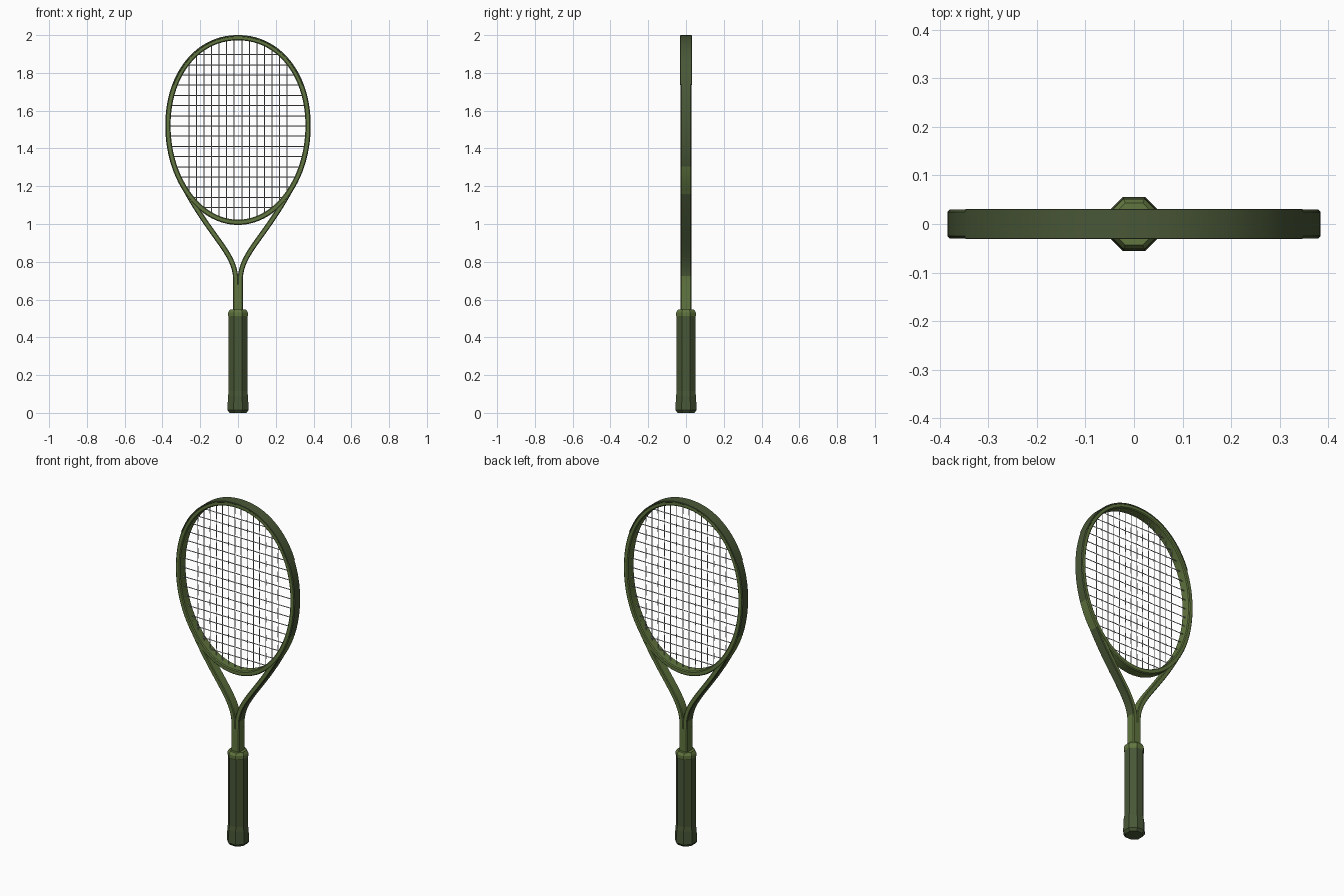
import bpy, bmesh, math
from mathutils import Vector

cube = bpy.data.objects.get("Cube")
if cube:
    bpy.data.objects.remove(cube)


def material(name, rgb):
    m = bpy.data.materials.new(name)
    m.use_nodes = True
    m.diffuse_color = (*rgb, 1)
    m.node_tree.nodes["Principled BSDF"].inputs["Base Color"].default_value = (*rgb, 1)
    return m


OLIVE = material("olive green", (0.12, 0.18, 0.05))
DARK = material("dark olive", (0.066, 0.095, 0.037))
STRING = material("string grey", (0.48, 0.48, 0.48))


def finish(name, bm, mats, smooth=True):
    bmesh.ops.recalc_face_normals(bm, faces=bm.faces)
    mesh = bpy.data.meshes.new(name)
    bm.to_mesh(mesh)
    bm.free()
    for m in mats:
        mesh.materials.append(m)
    obj = bpy.data.objects.new(name, mesh)
    bpy.context.collection.objects.link(obj)
    if smooth:
        bpy.ops.object.select_all(action="DESELECT")
        obj.select_set(True)
        bpy.context.view_layer.objects.active = obj
        bpy.ops.object.shade_smooth_by_angle(angle=math.radians(30))


def skin(bm, rings, closed=False):
    """Bridge a list of vertex rings; cap the ends if the chain is open."""
    n = len(rings[0])
    pairs = list(zip(rings, rings[1:]))
    if closed:
        pairs.append((rings[-1], rings[0]))
    else:
        bm.faces.new(rings[0])
        bm.faces.new(rings[-1])
    for a, b in pairs:
        for i in range(n):
            j = (i + 1) % n
            bm.faces.new((a[i], a[j], b[j], b[i]))


def sweep(path, half_w, half_d, chamfer, closed=False):
    """Sweep a chamfered rectangle along a path of (x, z) points."""
    w, d, c = half_w, half_d, chamfer
    section = [(w, -d + c), (w, d - c), (w - c, d), (-w + c, d),
               (-w, d - c), (-w, -d + c), (-w + c, -d), (w - c, -d)]
    bm = bmesh.new()
    rings, n = [], len(path)
    for i, p in enumerate(path):
        before = path[(i - 1) % n] if closed else path[max(i - 1, 0)]
        after = path[(i + 1) % n] if closed else path[min(i + 1, n - 1)]
        t = (Vector(after) - Vector(before)).normalized()
        rings.append([bm.verts.new((p[0] + t.y * r, y, p[1] - t.x * r)) for r, y in section])
    skin(bm, rings, closed)
    bmesh.ops.recalc_face_normals(bm, faces=bm.faces)
    return bm


def paint_outside(bm, low, high, outward):
    """Use the second material on outward faces between two heights."""
    for f in bm.faces:
        c = f.calc_center_median()
        if low < c.z < high and f.normal.dot(outward(c)) > 0.4:
            f.material_index = 1


# Head hoop: an egg, longer below its widest line and fuller above it
MID, WIDE = 1.52, 0.371
UP, FULL_UP = 0.466, 2.1
DOWN, FULL_DOWN = 0.511, 2.0


def hoop(a, grow=0):
    c, s = math.cos(a), math.sin(a)
    reach, e = (UP, 2 / FULL_UP) if s > 0 else (DOWN, 2 / FULL_DOWN)
    return (math.copysign((WIDE + grow) * abs(c)**e, c),
            MID + math.copysign((reach + grow) * abs(s)**e, s))


def remaining(u, p):
    return (1 - abs(u)**p)**(1 / p)


bm = sweep([hoop(math.tau * (i + 0.5) / 96) for i in range(96)], 0.014, 0.0295, 0.005, True)
# guard strip around the outside of the upper head
paint_outside(bm, 1.3, 2.0, lambda c: Vector((c.x, 0, c.z - MID)).normalized())
finish("head_frame", bm, [OLIVE, DARK])

# Slightly raised bumper over the top of the head
arc = [math.radians(26 + 128 * i / 40) for i in range(41)]
finish("top_bumper", sweep([hoop(a, 0.01) for a in arc], 0.004, 0.031, 0.0015), [DARK])

# Throat arms, curving from the head down to the shaft, dark along the outside
curve = [Vector(p) for p in ((0.299, 1.22), (0.142, 0.92), (0.012, 0.85), (0.012, 0.7))]
for side, name in ((1, "left_throat_arm"), (-1, "right_throat_arm")):
    path = []
    for i in range(33):
        t = i / 32
        p = sum((curve[k] * math.comb(3, k) * t**k * (1 - t)**(3 - k) for k in range(4)), Vector((0, 0)))
        path.append((side * p.x, p.y))
    path.append((side * 0.012, 0.6))
    bm = sweep(path, 0.0135, 0.028, 0.004)
    paint_outside(bm, 0.72, 1.17, lambda c: Vector((side * 0.85, 0, -0.5)))
    finish(name, bm, [OLIVE, DARK])

# Shaft
finish("shaft", sweep([(0, 0.52), (0, 0.68)], 0.0258, 0.0285, 0.005), [OLIVE])


# Octagonal handle parts from (height, half width across flats)
def octagon_loft(name, profile, mat):
    bm = bmesh.new()
    rings = []
    for z, half in profile:
        r = half / math.cos(math.pi / 8)
        angles = [math.pi / 8 + math.pi / 4 * k for k in range(8)]
        rings.append([bm.verts.new((r * math.cos(a), r * math.sin(a), z)) for a in angles])
    skin(bm, rings)
    finish(name, bm, [mat], smooth=False)


octagon_loft("grip", [(0, 0.045), (0.015, 0.056), (0.09, 0.053), (0.115, 0.049), (0.51, 0.049)], DARK)
octagon_loft("grip_collar", [(0.505, 0.048), (0.514, 0.052), (0.532, 0.052), (0.547, 0.043)], OLIVE)


# Strings, woven over and under each other
def string_bed(name, lines):
    data = bpy.data.curves.new(name, "CURVE")
    data.dimensions = "3D"
    data.bevel_depth = 0.0027
    data.bevel_resolution = 0
    for points in lines:
        s = data.splines.new("POLY")
        s.points.add(len(points) - 1)
        for p, co in zip(s.points, points):
            p.co = (*co, 1)
    data.materials.append(STRING)
    obj = bpy.data.objects.new(name, data)
    bpy.context.collection.objects.link(obj)


xs = [0.04 * (i - 6.5) for i in range(14)]
zs = [1.465 + 0.054 * k for k in range(-7, 9)]
WEAVE = 0.001
mains, crosses = [], []
for i, x in enumerate(xs):
    low = MID - DOWN * remaining(x / WIDE, FULL_DOWN)
    high = MID + UP * remaining(x / WIDE, FULL_UP)
    inner = [(x, WEAVE * (-1)**(i + j), z) for j, z in enumerate(zs) if low < z < high]
    mains.append([(x, 0, low)] + inner + [(x, 0, high)])
for j, z in enumerate(zs):
    reach, fullness = (UP, FULL_UP) if z > MID else (DOWN, FULL_DOWN)
    w = WIDE * remaining((z - MID) / reach, fullness)
    inner = [(x, -WEAVE * (-1)**(i + j), z) for i, x in enumerate(xs) if abs(x) < w]
    crosses.append([(-w, 0, z)] + inner + [(w, 0, z)])
string_bed("main_strings", mains)
string_bed("cross_strings", crosses)
